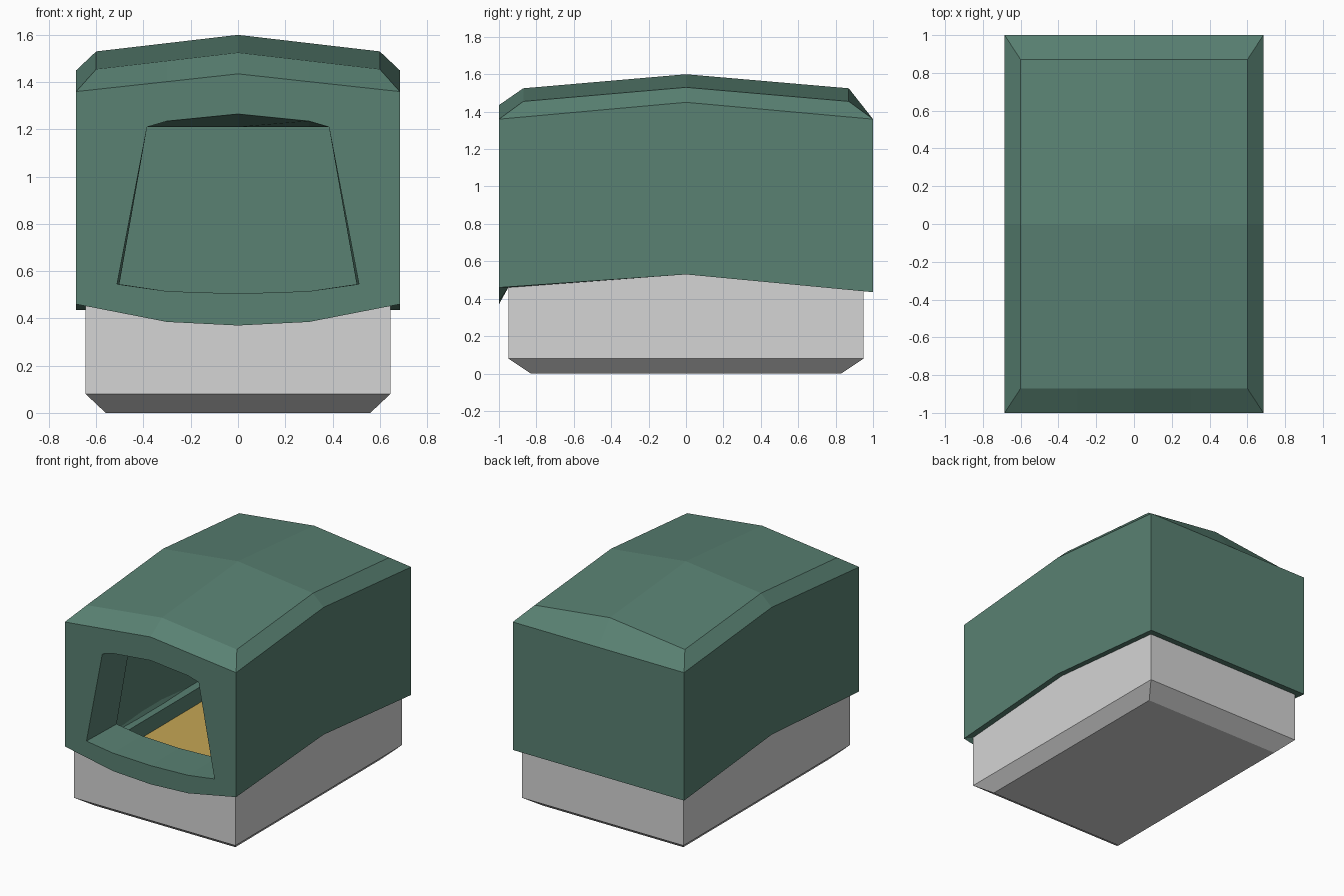
import bpy, bmesh

if "Cube" in bpy.data.objects:
    bpy.data.objects.remove(bpy.data.objects["Cube"])


def material(name, rgb):
    m = bpy.data.materials.new(name)
    m.diffuse_color = (*rgb, 1)
    m.use_nodes = True
    m.node_tree.nodes["Principled BSDF"].inputs["Base Color"].default_value = m.diffuse_color
    return m


GREEN = material("muted green", (0.10, 0.22, 0.17))
GREY = material("light grey", (0.66, 0.66, 0.66))
YELLOW = material("straw yellow", (0.56, 0.38, 0.09))


def ring(bm, w, y0, y1, front, side, back):
    """Ten-point outline: five along the front, three along the back, one mid each side.
    front = heights at corner, third and middle; back = heights at corner and middle."""
    c, t, m = front
    pts = [(-w, y0, c), (-.3, y0, t), (0, y0, m), (.3, y0, t), (w, y0, c),
           (w, 0, side), (w, y1, back[0]), (0, y1, back[1]), (-w, y1, back[0]), (-w, 0, side)]
    return [bm.verts.new(p) for p in pts]


def flat(bm, w, y0, y1, z):
    return ring(bm, w, y0, y1, (z, z, z), z, (z, z))


def bridge(bm, a, b, first=0):
    for k in range(first, 10):
        n = (k + 1) % 10
        bm.faces.new((a[k], a[n], b[n], b[k]))


def fan(bm, loop, z):
    c = bm.verts.new((0, 0, z))
    for k in range(10):
        bm.faces.new((loop[k], loop[(k + 1) % 10], c))


def front_loop(low, high):
    return low[:5] + high[4::-1]


def opening(bm, y, top):
    """Trapezoid doorway outline with a sagging sill."""
    low = [(-.512, .545), (-.3, .515), (0, .505), (.3, .515), (.512, .545)]
    high = [(.385, top[0]), (.3, top[1]), (0, top[2]), (-.3, top[1]), (-.385, top[0])]
    return [bm.verts.new((x, y, z)) for x, z in low + high]


def finish(bm, name, mat):
    bmesh.ops.recalc_face_normals(bm, faces=bm.faces)
    me = bpy.data.meshes.new(name)
    bm.to_mesh(me)
    bm.free()
    me.materials.append(mat)
    ob = bpy.data.objects.new(name, me)
    bpy.context.collection.objects.link(ob)


def rim(bm):
    """Seam where the cover meets the base."""
    return ring(bm, .645, -.95, .95, (.46, .46, .46), .53, (.44, .44))


# Cover: outer walls, chamfer and pyramidal roof
bm = bmesh.new()
seam = rim(bm)
low = ring(bm, .685, -1, 1, (.46, .385, .37), .53, (.435, .435))
high = ring(bm, .685, -1, 1, (1.36, 1.402, 1.435), 1.45, (1.36, 1.36))
roof = ring(bm, .6, -.87, .87, (1.455, 1.49, 1.525), 1.53, (1.455, 1.525))
bridge(bm, seam, low)
bridge(bm, low, high, 4)
bridge(bm, high, roof)
fan(bm, roof, 1.6)

# Cover: inner cavity with a ledge and lip
lip = flat(bm, .55, -.61, .84, .28)
ledge = flat(bm, .55, -.61, .84, .41)
wall_low = flat(bm, .61, -.67, .90, .41)
wall_high = flat(bm, .61, -.67, .90, 1.36)
bridge(bm, seam, lip)
bridge(bm, lip, ledge)
bridge(bm, ledge, wall_low)
bridge(bm, wall_low, wall_high, 4)
fan(bm, wall_high, 1.36)

# Cover: doorway tunnel from the front face to the cavity
door = opening(bm, -1, (1.21, 1.235, 1.265))
door_in = opening(bm, -.67, (1.21, 1.21, 1.21))
for s, k in ((1, 0), (-1, 4)):
    door_in[k].co.x += s * .01
bridge(bm, front_loop(low, high), door)
bridge(bm, door, door_in)
bridge(bm, door_in, front_loop(wall_low, wall_high))
finish(bm, "cover", GREEN)

# Base tray with chamfered foot
bm = bmesh.new()
foot = flat(bm, .56, -.83, .83, 0)
belt = flat(bm, .645, -.95, .95, .08)
top = rim(bm)
well = flat(bm, .55, -.61, .84, .28)
fan(bm, foot, 0)
bridge(bm, foot, belt)
bridge(bm, belt, top)
bridge(bm, top, well)
fan(bm, well, .28)
finish(bm, "base_tray", GREY)

# Floor mat inside
bm = bmesh.new()
under = flat(bm, .55, -.61, .84, .285)
over = flat(bm, .55, -.61, .84, .297)
fan(bm, under, .285)
bridge(bm, under, over)
fan(bm, over, .297)
finish(bm, "floor_mat", YELLOW)
